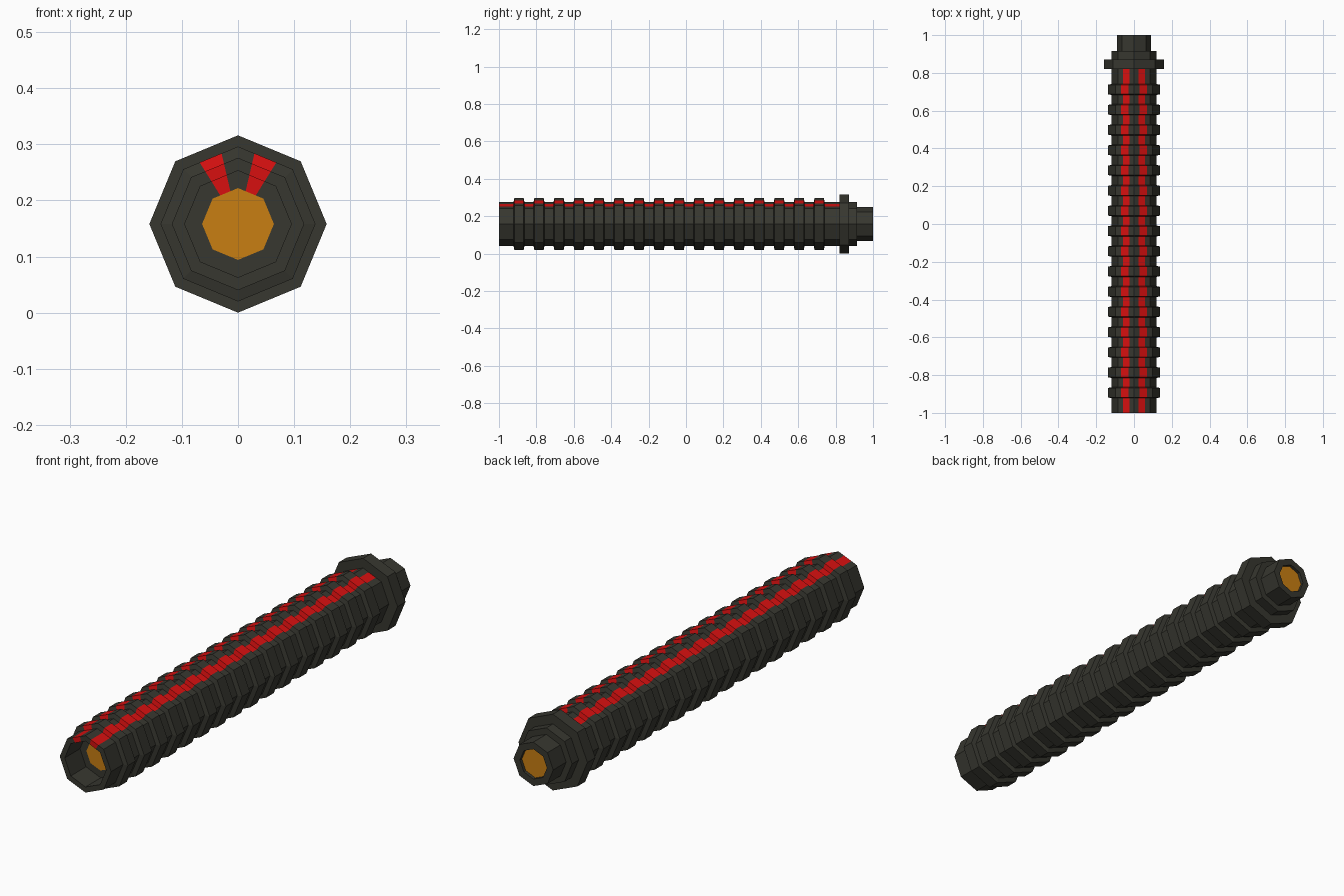
import bpy, bmesh, math
from mathutils import Vector

if "Cube" in bpy.data.objects:
    bpy.data.objects.remove(bpy.data.objects["Cube"])

CZ = 0.158  # height of the tube axis


def material(name, rgb):
    m = bpy.data.materials.new(name)
    m.diffuse_color = (*rgb, 1)
    m.use_nodes = True
    m.node_tree.nodes["Principled BSDF"].inputs["Base Color"].default_value = m.diffuse_color
    return m


DARK = material("dark olive grey", (0.038, 0.038, 0.029))
RED = material("red stripe", (0.68, 0.005, 0.005))
ORANGE = material("amber glow", (0.58, 0.21, 0.006))


def section(striped):
    """Unit octagon, point up; striped sides beside the top are split at the stripe edges."""
    corners = [Vector((math.sin(k * math.pi / 4), math.cos(k * math.pi / 4))) for k in range(8)]
    pts, red = [], []
    for k in range(8):
        a, b = corners[k], corners[(k + 1) % 8]
        pts.append(a)
        red.append(False)
        if striped and k in (0, 7):
            lo, hi = (0.3, 0.7)
            pts += [a.lerp(b, lo), a.lerp(b, hi)]
            red += [True, False]
    return pts, red


def lathe(name, profile, mats, striped=False, cap_start=False, cap_end=False):
    """Octagonal lathe of (y, radius) pairs around the y axis."""
    pts, red = section(striped)
    n = len(pts)
    bm = bmesh.new()
    rings = [[bm.verts.new((p.x * r, y, CZ + p.y * r)) for p in pts] for y, r in profile]
    for a, b in zip(rings, rings[1:]):
        for i in range(n):
            j = (i + 1) % n
            f = bm.faces.new((a[i], a[j], b[j], b[i]))
            f.material_index = 1 if red[i] else 0
    if cap_start:
        bm.faces.new(rings[0])
    if cap_end:
        bm.faces.new(rings[-1][::-1])
    # profiles run front to back along the outside, so this winding faces outward
    bm.normal_update()
    me = bpy.data.meshes.new(name)
    bm.to_mesh(me)
    bm.free()
    for m in mats:
        me.materials.append(m)
    ob = bpy.data.objects.new(name, me)
    bpy.context.collection.objects.link(ob)
    return ob


# ribbed tube with recessed front mouth and two red stripes
BODY, RIB = 0.118, 0.138
profile = [(-0.90, 0.062), (-0.90, 0.095), (-1.0, 0.095), (-1.0, BODY)]
for k in range(16):
    y = -0.893 + 0.107 * k
    profile += [(y - 0.029, BODY), (y - 0.025, RIB), (y + 0.025, RIB), (y + 0.029, BODY)]
profile.append((0.825, BODY))
lathe("ribbed_tube", profile, [DARK, RED], striped=True)

# collar, step and end neck
lathe("collar", [(0.82, 0.110), (0.82, 0.158), (0.872, 0.158), (0.872, 0.110)], [DARK])
lathe("step_ring", [(0.872, BODY), (0.915, BODY), (0.915, 0.085)], [DARK])
lathe("end_neck", [(0.91, 0.091), (1.0, 0.091), (1.0, 0.062), (0.985, 0.062)], [DARK])

# amber discs at both ends
lathe("front_disc", [(-0.902, 0.064), (-0.895, 0.064)], [ORANGE], cap_start=True, cap_end=True)
lathe("rear_disc", [(0.98, 0.063), (0.987, 0.063)], [ORANGE], cap_start=True, cap_end=True)

# consistent outward normals
for ob in bpy.context.collection.objects:
    bm = bmesh.new()
    bm.from_mesh(ob.data)
    bmesh.ops.recalc_face_normals(bm, faces=bm.faces)
    bm.to_mesh(ob.data)
    bm.free()
